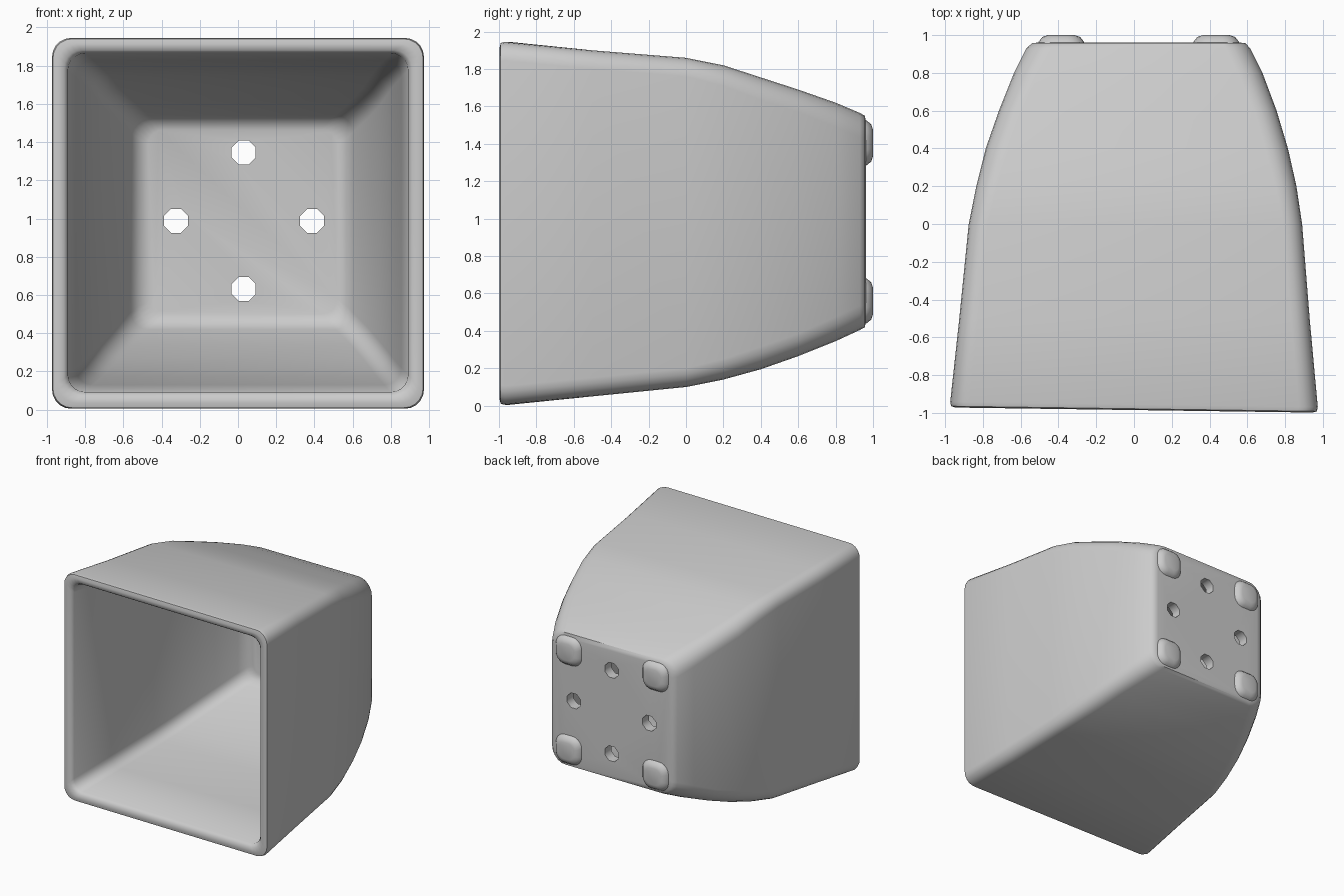
import bpy, bmesh, math

if "Cube" in bpy.data.objects:
    bpy.data.objects.remove(bpy.data.objects["Cube"])


def smooth(ob, angle):
    bpy.ops.object.select_all(action='DESELECT')
    ob.select_set(True)
    bpy.context.view_layer.objects.active = ob
    bpy.ops.object.shade_smooth_by_angle(angle=math.radians(angle))


def make_object(name, bm):
    bmesh.ops.recalc_face_normals(bm, faces=bm.faces)
    mesh = bpy.data.meshes.new(name)
    bm.to_mesh(mesh)
    bm.free()
    ob = bpy.data.objects.new(name, mesh)
    bpy.context.collection.objects.link(ob)
    return ob


def ring(bm, y, x0, x1, z0, z1, r, seg=5):
    """Rounded rectangle of vertices facing along y."""
    verts = []
    corners = [(x1 - r, z1 - r, 0), (x0 + r, z1 - r, 90),
               (x0 + r, z0 + r, 180), (x1 - r, z0 + r, 270)]
    for cx, cz, start in corners:
        for i in range(seg + 1):
            a = math.radians(start + 90 * i / seg)
            x, z = cx + r * math.cos(a), cz + r * math.sin(a)
            skew = -0.014 * x if y < -0.9 else 0   # rim is slightly slanted
            verts.append(bm.verts.new((x, y + skew, z)))
    return verts


def loft(name, sections):
    bm = bmesh.new()
    rings = [ring(bm, *s) for s in sections]
    for a, b in zip(rings, rings[1:]):
        for i in range(len(a)):
            j = (i + 1) % len(a)
            bm.faces.new((a[i], a[j], b[j], b[i]))
    bm.faces.new(rings[0])
    bm.faces.new(rings[-1])
    return make_object(name, bm)


# Pot shell: outside from base to rim, then inside down to the inner floor
pot = loft("pot_shell", [
    (0.962, -0.50, 0.55, 0.46, 1.51, 0.10),
    (0.957, -0.54, 0.59, 0.42, 1.55, 0.12),
    (0.93, -0.57, 0.615, 0.405, 1.565, 0.13),
    (0.80, -0.635, 0.68, 0.345, 1.62, 0.13),
    (0.60, -0.715, 0.755, 0.265, 1.69, 0.12),
    (0.40, -0.785, 0.815, 0.195, 1.755, 0.12),
    (0.20, -0.835, 0.86, 0.14, 1.82, 0.11),
    (0.00, -0.875, 0.89, 0.10, 1.86, 0.10),
    (-0.50, -0.925, 0.93, 0.05, 1.90, 0.10),
    (-0.955, -0.973, 0.973, 0.005, 1.945, 0.10),
    (-0.978, -0.968, 0.968, 0.01, 1.94, 0.10),
    (-0.985, -0.945, 0.945, 0.035, 1.915, 0.10),
    (-0.980, -0.91, 0.91, 0.07, 1.88, 0.09),
    (-0.955, -0.89, 0.89, 0.092, 1.865, 0.09),
    (-0.50, -0.85, 0.855, 0.13, 1.83, 0.09),
    (0.00, -0.80, 0.815, 0.175, 1.785, 0.09),
    (0.20, -0.76, 0.785, 0.215, 1.745, 0.09),
    (0.40, -0.71, 0.74, 0.27, 1.68, 0.09),
    (0.60, -0.64, 0.68, 0.34, 1.615, 0.09),
    (0.80, -0.56, 0.60, 0.42, 1.54, 0.09),
    (0.86, -0.52, 0.565, 0.455, 1.51, 0.09),
    (0.875, -0.47, 0.52, 0.50, 1.465, 0.08),
])

# Drainage holes cut through the base
bm = bmesh.new()
n = 8
for hx, hz in [(0.03, 1.345), (0.03, 0.632), (-0.325, 0.988), (0.388, 0.988)]:
    ends = [[bm.verts.new((hx + 0.068 * math.cos(math.tau * (i + .5) / n), y,
                           hz + 0.068 * math.sin(math.tau * (i + .5) / n)))
             for i in range(n)] for y in (0.7, 1.2)]
    bm.faces.new(ends[0])
    bm.faces.new(ends[1])
    for i in range(n):
        j = (i + 1) % n
        bm.faces.new((ends[0][i], ends[0][j], ends[1][j], ends[1][i]))
cutter = make_object("hole_cutter", bm)

cut = pot.modifiers.new("drain_holes", 'BOOLEAN')
cut.operation = 'DIFFERENCE'
cut.solver = 'EXACT'
cut.object = cutter
bpy.context.view_layer.objects.active = pot
bpy.ops.object.modifier_apply(modifier=cut.name)
bpy.data.objects.remove(cutter)
smooth(pot, 50)

# Four low feet at the corners of the base
for side, x in (("left", -0.385), ("right", 0.435)):
    for level, z in (("lower", 0.56), ("upper", 1.405)):
        foot = loft(f"foot_{level}_{side}", [
            (y, x - h, x + h, z - h, z + h, h * 0.7)
            for y, h in ((0.94, 0.13), (0.965, 0.12), (0.99, 0.10), (1.0, 0.07))])
        smooth(foot, 50)
